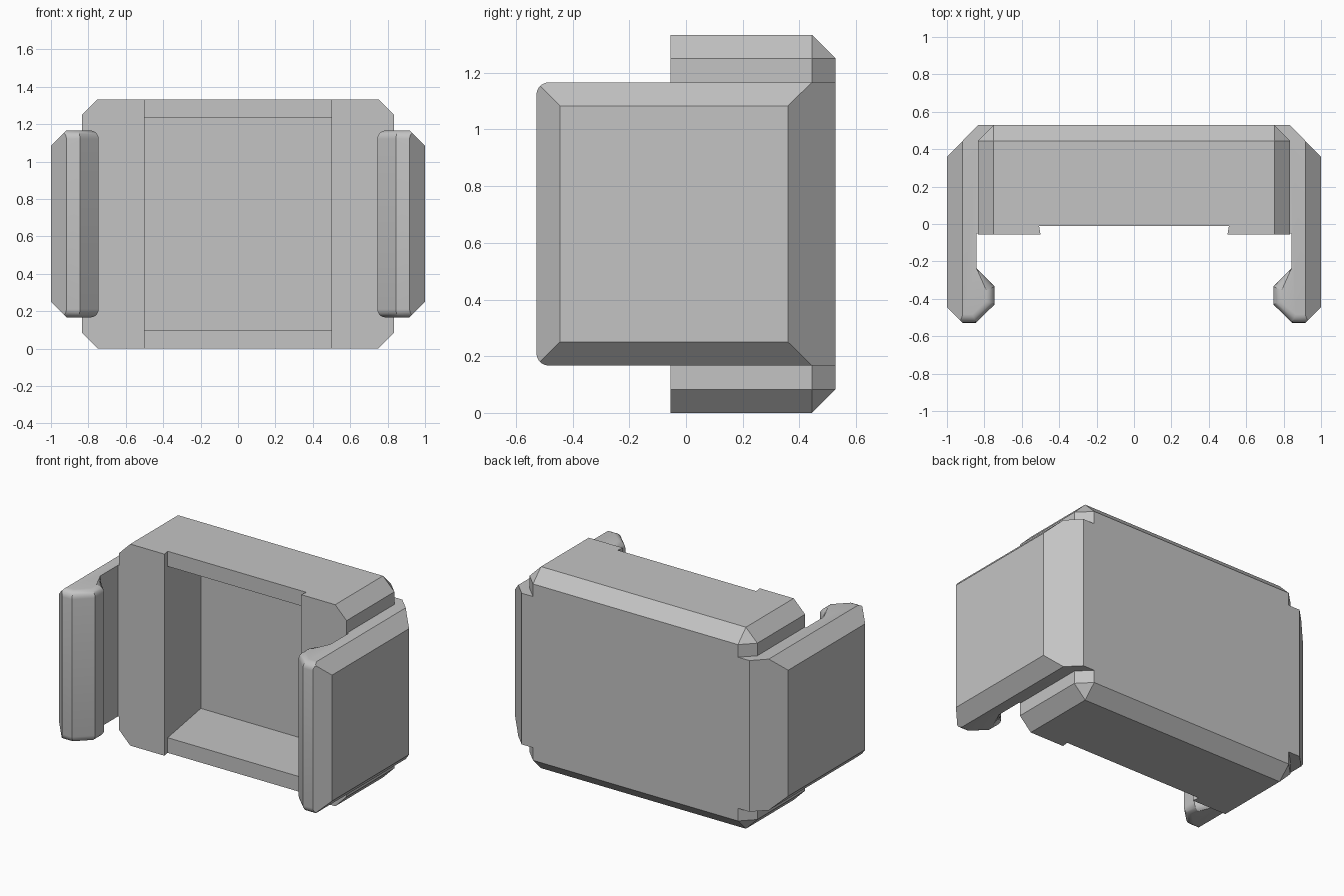
import bpy, bmesh, math
from mathutils import Vector

cube = bpy.data.objects.get("Cube")
if cube:
    bpy.data.objects.remove(cube, do_unlink=True)

U = 1 / 12            # chamfer size and basic module
FRONT, BACK = -0.055, 0.528
HEIGHT = 16 * U

grey = bpy.data.materials.new("plain_grey")
grey.use_nodes = True
grey.diffuse_color = (0.55, 0.55, 0.55, 1)
grey.node_tree.nodes["Principled BSDF"].inputs["Base Color"].default_value = grey.diffuse_color


def make_object(name, bm):
    bmesh.ops.recalc_face_normals(bm, faces=bm.faces)
    mesh = bpy.data.meshes.new(name)
    bm.to_mesh(mesh)
    bm.free()
    mesh.materials.append(grey)
    obj = bpy.data.objects.new(name, mesh)
    bpy.context.collection.objects.link(obj)
    return obj


def prism(profile, z0, z1):
    """Extrude an outline in the ground plane from z0 to z1."""
    bm = bmesh.new()
    face = bm.faces.new([bm.verts.new((x, y, z0)) for x, y in profile])
    new = bmesh.ops.extrude_face_region(bm, geom=[face])["geom"]
    verts = [v for v in new if isinstance(v, bmesh.types.BMVert)]
    bmesh.ops.translate(bm, verts=verts, vec=(0, 0, z1 - z0))
    bmesh.ops.recalc_face_normals(bm, faces=bm.faces)
    return bm


def cut(target, cutter):
    cutter.hide_render = True
    mod = target.modifiers.new("cut", 'BOOLEAN')
    mod.operation, mod.solver, mod.object = 'DIFFERENCE', 'EXACT', cutter
    bpy.context.view_layer.objects.active = target
    bpy.ops.object.modifier_apply(modifier=mod.name)
    bpy.data.objects.remove(cutter, do_unlink=True)


# Tray: a block chamfered on every edge except around its open front
w = 10 * U
bm = prism([(-w, FRONT), (w, FRONT), (w, BACK), (-w, BACK)], 0, HEIGHT)
edges = [e for e in bm.edges if any(v.co.y > 0 for v in e.verts)]
bmesh.ops.bevel(bm, geom=edges, offset=U, segments=1, affect='EDGES')
tray = make_object("tray", bm)


def half_width(y):
    """The opening widens towards the back."""
    return 0.5 + U * (y - FRONT) / 0.5


def opening(name, y0, y1, z0, z1):
    a, b = half_width(y0), half_width(y1)
    return make_object(name, prism([(-a, y0), (a, y0), (b, y1), (-b, y1)], z0, z1))


# Hollow, then the shallow step in its top and bottom rims
cut(tray, opening("hollow_cutter", FRONT - 0.1, BACK - U, 0.1, HEIGHT - 0.1))
cut(tray, opening("rim_cutter", FRONT - 0.1, -0.01, -0.1, HEIGHT + 0.1))

# Side arms with hooked front ends
LOW, HIGH = 2 * U, 14 * U
arm_outline = [
    (1, 0.36), (1, -0.445), (0.917, -0.528), (0.845, -0.528),
    (0.745, -0.43), (0.745, -0.335), (0.843, -0.235), (0.843, -0.05),
    (0.75, -0.05), (0.75, BACK), (10 * U, BACK),
]


def make_arm(name, side):
    bm = prism(arm_outline, LOW, HIGH)
    # Round the upper and lower hook edges
    rounded = [e for e in bm.edges
               if abs(e.verts[0].co.z - e.verts[1].co.z) < 0.01
               and all(v.co.y < -0.2 and v.co.x < 0.93 for v in e.verts)]
    bmesh.ops.bevel(bm, geom=rounded, offset=0.045, segments=5,
                    profile=0.5, affect='EDGES', clamp_overlap=True)
    # Slope the outer face into the top and bottom
    for z, direction in ((HIGH, 1), (LOW, -1)):
        geom = bm.verts[:] + bm.edges[:] + bm.faces[:]
        bmesh.ops.bisect_plane(bm, geom=geom, dist=0.0001, clear_outer=True,
                               plane_co=Vector((1 - U, 0, z)),
                               plane_no=Vector((1, 0, direction)))
        bmesh.ops.holes_fill(bm, edges=[e for e in bm.edges if e.is_boundary], sides=0)
    for v in bm.verts:
        v.co.x *= side
    arm = make_object(name, bm)
    bpy.ops.object.select_all(action='DESELECT')
    arm.select_set(True)
    bpy.context.view_layer.objects.active = arm
    bpy.ops.object.shade_smooth_by_angle(angle=math.radians(28))


make_arm("left_arm", 1)
make_arm("right_arm", -1)
